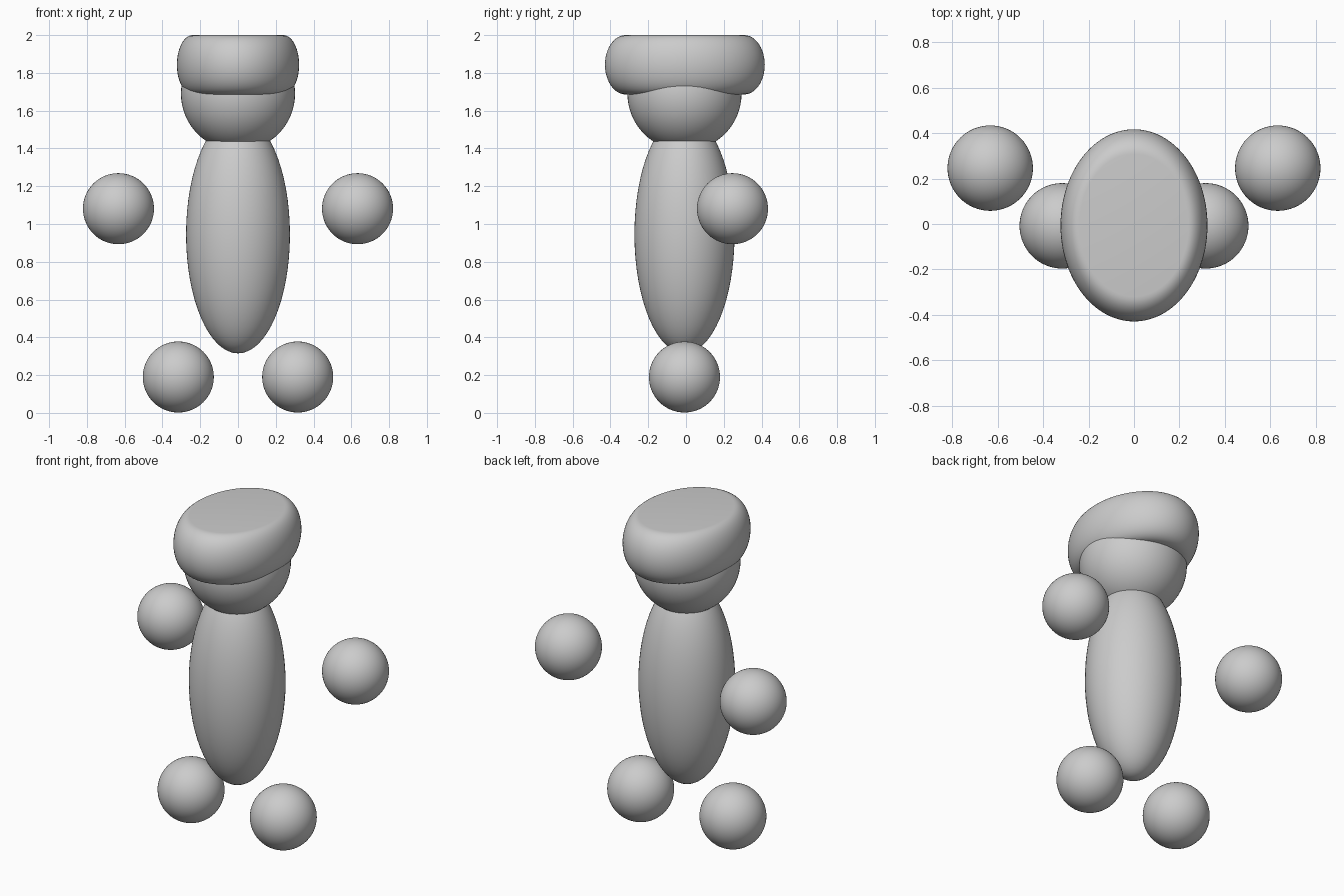
import bpy, bmesh
from math import pi, sin, cos

if "Cube" in bpy.data.objects:
    bpy.data.objects.remove(bpy.data.objects["Cube"])

Y0 = -0.008  # body axis, slightly forward of the raised hands


def smooth(obj):
    bpy.ops.object.select_all(action='DESELECT')
    obj.select_set(True)
    bpy.context.view_layer.objects.active = obj
    bpy.ops.object.shade_smooth_by_angle(angle=0.5)


def ellipsoid(name, loc, radii):
    bm = bmesh.new()
    bmesh.ops.create_uvsphere(bm, u_segments=64, v_segments=32, radius=1)
    bmesh.ops.scale(bm, vec=radii, verts=bm.verts)
    mesh = bpy.data.meshes.new(name)
    bm.to_mesh(mesh)
    bm.free()
    obj = bpy.data.objects.new(name, mesh)
    bpy.context.collection.objects.link(obj)
    obj.location = loc
    smooth(obj)
    return obj


# Body and head
ellipsoid("body", (0, Y0, 0.945), (0.275, 0.265, 0.63))
ellipsoid("head", (0, Y0, 1.69), (0.302, 0.302, 0.302))

# Floating hands and feet
R = 0.188
for side, label in ((-1, "left"), (1, "right")):
    ellipsoid(label + "_hand", (side * 0.633, 0.246, 1.081), (R, R, R))
    ellipsoid(label + "_foot", (side * 0.316, Y0, R + 0.002), (R, R, R))

# Hat: bulging oval rim, closed by flat discs
N, M = 96, 24
bm = bmesh.new()
rings = []
for j in range(M + 1):
    a = -pi / 2 + pi * j / M
    r, z = 0.314 + 0.109 * cos(a), 0.157 * sin(a)
    rings.append([bm.verts.new((0.765 * r * cos(2 * pi * i / N),
                                r * sin(2 * pi * i / N), z)) for i in range(N)])
for lo, hi in zip(rings, rings[1:]):
    for i in range(N):
        k = (i + 1) % N
        bm.faces.new((lo[i], lo[k], hi[k], hi[i]))
bm.faces.new(rings[-1])
bm.faces.new(rings[0][::-1])
mesh = bpy.data.meshes.new("hat")
bm.to_mesh(mesh)
bm.free()
hat = bpy.data.objects.new("hat", mesh)
bpy.context.collection.objects.link(hat)
hat.location = (0, Y0 + 0.002, 1.843)
smooth(hat)
